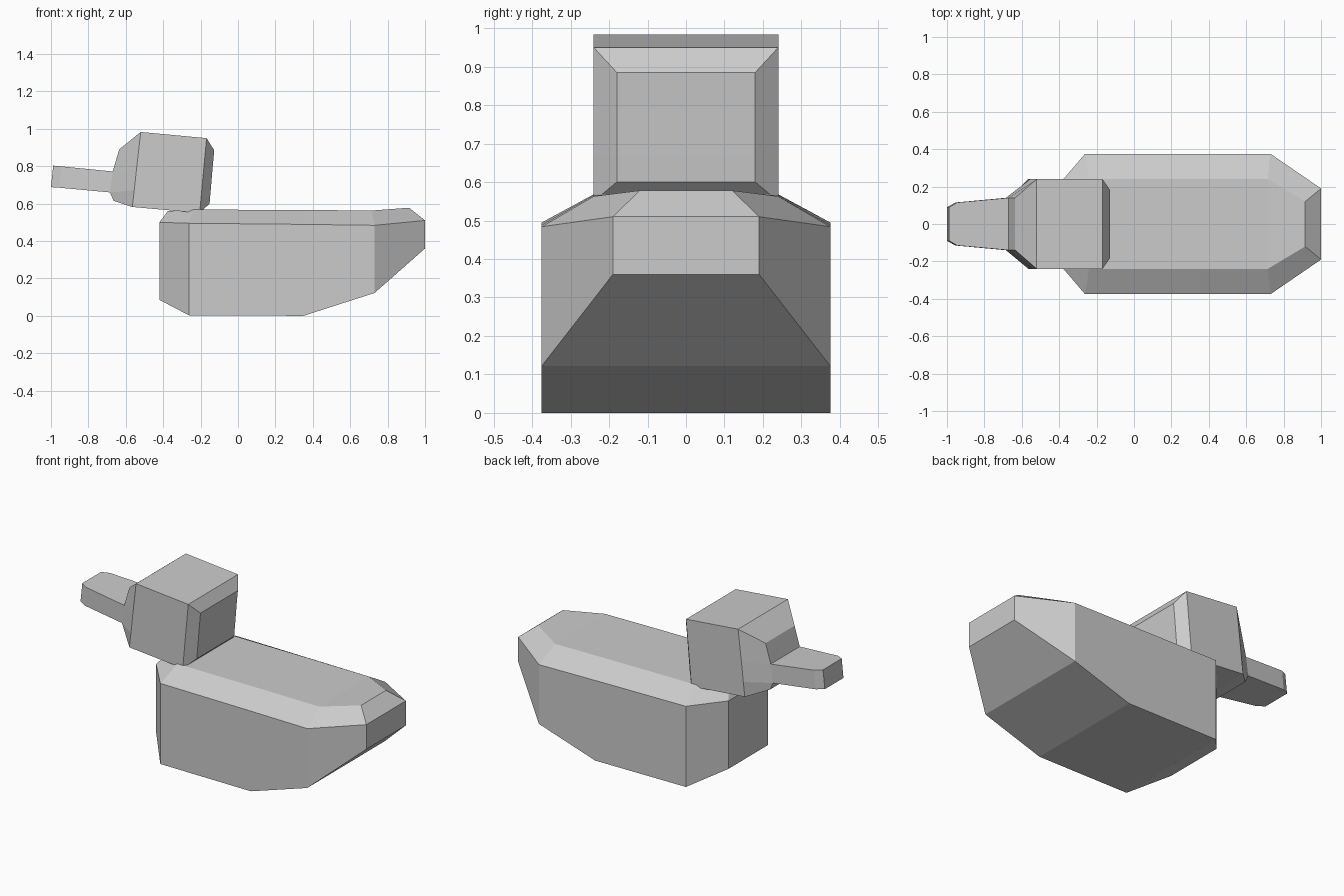
import bpy


def loft(name, stations):
    """Each station lists (x, half_width, z) from top to bottom; mirrored over y and skinned along x."""
    n = len(stations[0])
    verts, faces = [], []
    for st in stations:
        verts += [(x, -w, z) for x, w, z in st]
        verts += [(x, w, z) for x, w, z in reversed(st)]
    m = 2 * n
    for s in range(len(stations) - 1):
        for i in range(m):
            j = (i + 1) % m
            faces.append((s * m + i, (s + 1) * m + i, (s + 1) * m + j, s * m + j))
    # end caps as horizontal strips
    last = (len(stations) - 1) * m
    for i in range(n - 1):
        a = (i, i + 1, m - 2 - i, m - 1 - i)
        faces.append(a)
        faces.append(tuple(last + k for k in reversed(a)))
    me = bpy.data.meshes.new(name)
    me.from_pydata(verts, [], faces)
    import bmesh
    bm = bmesh.new()
    bm.from_mesh(me)
    bmesh.ops.recalc_face_normals(bm, faces=bm.faces)
    bm.to_mesh(me)
    bm.free()
    ob = bpy.data.objects.new(name, me)
    bpy.context.collection.objects.link(ob)
    return ob


# Body: inset top, rim, belly at each station from chest to tail
loft("body", [
    [(-0.375, 0.12, 0.56), (-0.42, 0.19, 0.50), (-0.42, 0.19, 0.085)],
    [(-0.24, 0.24, 0.568), (-0.262, 0.375, 0.495), (-0.262, 0.375, 0.003)],
    [(0.35, 0.24, 0.566), (0.35, 0.375, 0.489), (0.35, 0.375, 0.0)],
    [(0.715, 0.24, 0.563), (0.73, 0.375, 0.484), (0.73, 0.375, 0.122)],
    [(0.915, 0.12, 0.578), (1.0, 0.19, 0.51), (1.0, 0.19, 0.36)],
])

# Head: tilted box with chamfered front and back
loft("head", [
    [(-0.635, 0.14, 0.89), (-0.67, 0.14, 0.772), (-0.685, 0.14, 0.66), (-0.665, 0.14, 0.615)],
    [(-0.52, 0.24, 0.983), (-0.542, 0.24, 0.79), (-0.555, 0.24, 0.67), (-0.565, 0.24, 0.582)],
    [(-0.168, 0.24, 0.95), (-0.183, 0.24, 0.79), (-0.194, 0.24, 0.67), (-0.205, 0.24, 0.55)],
    [(-0.127, 0.18, 0.885), (-0.136, 0.18, 0.79), (-0.146, 0.18, 0.67), (-0.152, 0.18, 0.60)],
])

# Beak: flat bar tapering forward with clipped corners
loft("beak", [
    [(-0.67, 0.14, 0.772), (-0.685, 0.14, 0.66)],
    [(-0.945, 0.115, 0.799), (-0.955, 0.115, 0.685)],
    [(-0.988, 0.09, 0.803), (-1.0, 0.09, 0.688)],
])
